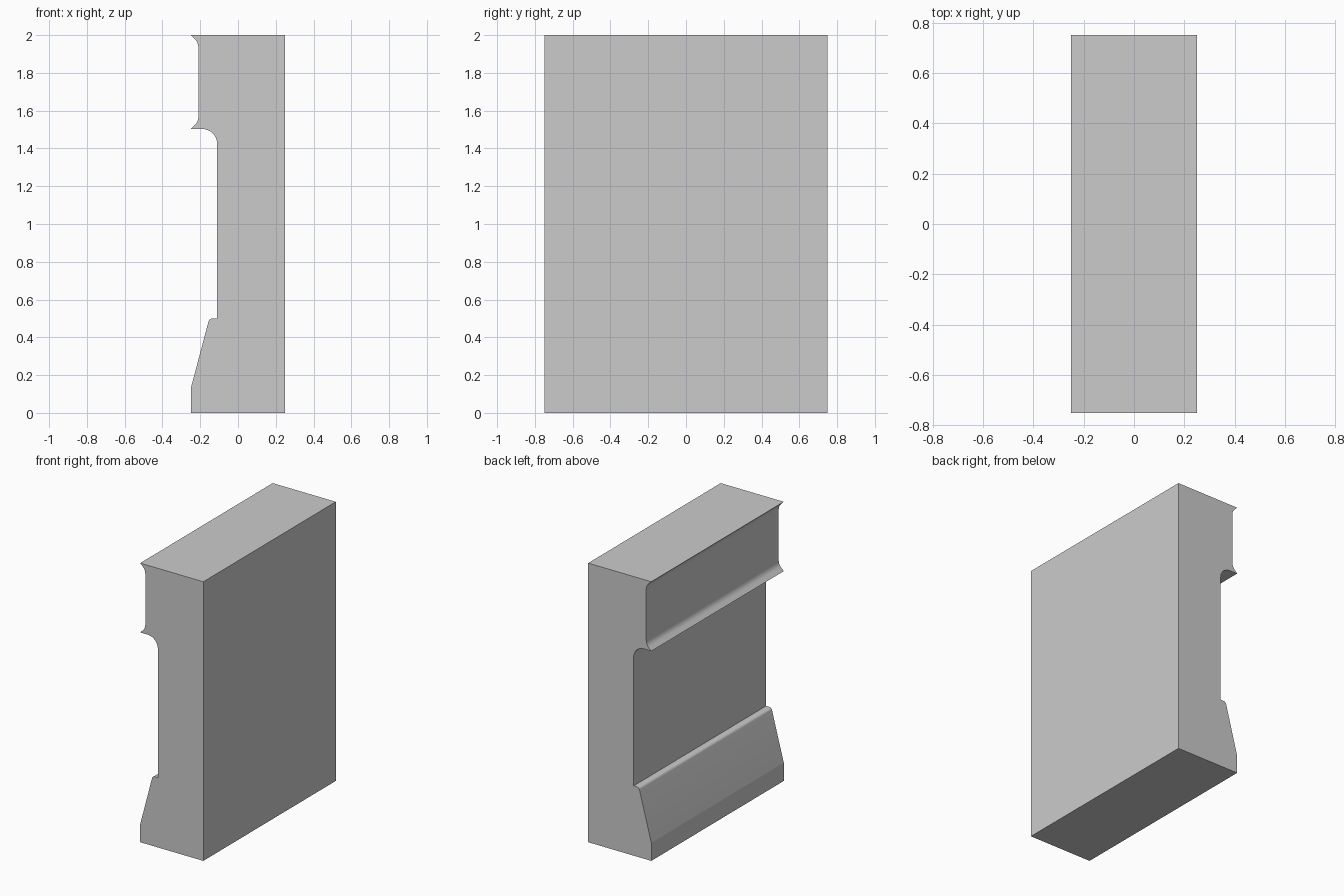
import bpy, bmesh, math
from mathutils import Vector

if "Cube" in bpy.data.objects:
    bpy.data.objects.remove(bpy.data.objects["Cube"])


def rounded(points):
    """Turn (x, z, radius) corners into a 2D outline, filleting where radius > 0."""
    out = []
    for i, (x, z, r) in enumerate(points):
        p = Vector((x, z))
        if r == 0:
            out.append(p)
            continue
        a = (Vector(points[i - 1][:2]) - p).normalized()
        b = (Vector(points[(i + 1) % len(points)][:2]) - p).normalized()
        half = a.angle(b) / 2
        t = r / math.tan(half)
        centre = p + (a + b).normalized() * (r / math.sin(half))
        v0, v1 = p + a * t - centre, p + b * t - centre
        sweep = math.pi - 2 * half
        n = 8
        for k in range(n + 1):
            s = k / n
            out.append(centre + (v0 * math.sin((1 - s) * sweep)
                                 + v1 * math.sin(s * sweep)) / math.sin(sweep))
    return out


# Wall cross-section: flared cornice, recessed middle, sloped base
profile = rounded([
    (0.25, 0, 0), (0.25, 2, 0),
    (-0.25, 2, 0), (-0.21, 1.96, 0.06),
    (-0.21, 1.543, 0.06), (-0.25, 1.503, 0),
    (-0.11, 1.503, 0.08),
    (-0.11, 0.50, 0), (-0.152, 0.50, 0.022),
    (-0.25, 0.13, 0), (-0.25, 0, 0),
])

# Extrude the section along y
bm = bmesh.new()
face = bm.faces.new([bm.verts.new((p.x, -0.75, p.y)) for p in profile])
ext = bmesh.ops.extrude_face_region(bm, geom=[face])
bmesh.ops.translate(bm, vec=(0, 1.5, 0),
                    verts=[g for g in ext["geom"] if isinstance(g, bmesh.types.BMVert)])
bmesh.ops.recalc_face_normals(bm, faces=bm.faces)
mesh = bpy.data.meshes.new("wall_section")
bm.to_mesh(mesh)
bm.free()
wall = bpy.data.objects.new("wall_section", mesh)
bpy.context.collection.objects.link(wall)

# Smooth the fillets, keep the corners sharp
bpy.context.view_layer.objects.active = wall
wall.select_set(True)
bpy.ops.object.shade_smooth_by_angle(angle=math.radians(12))
